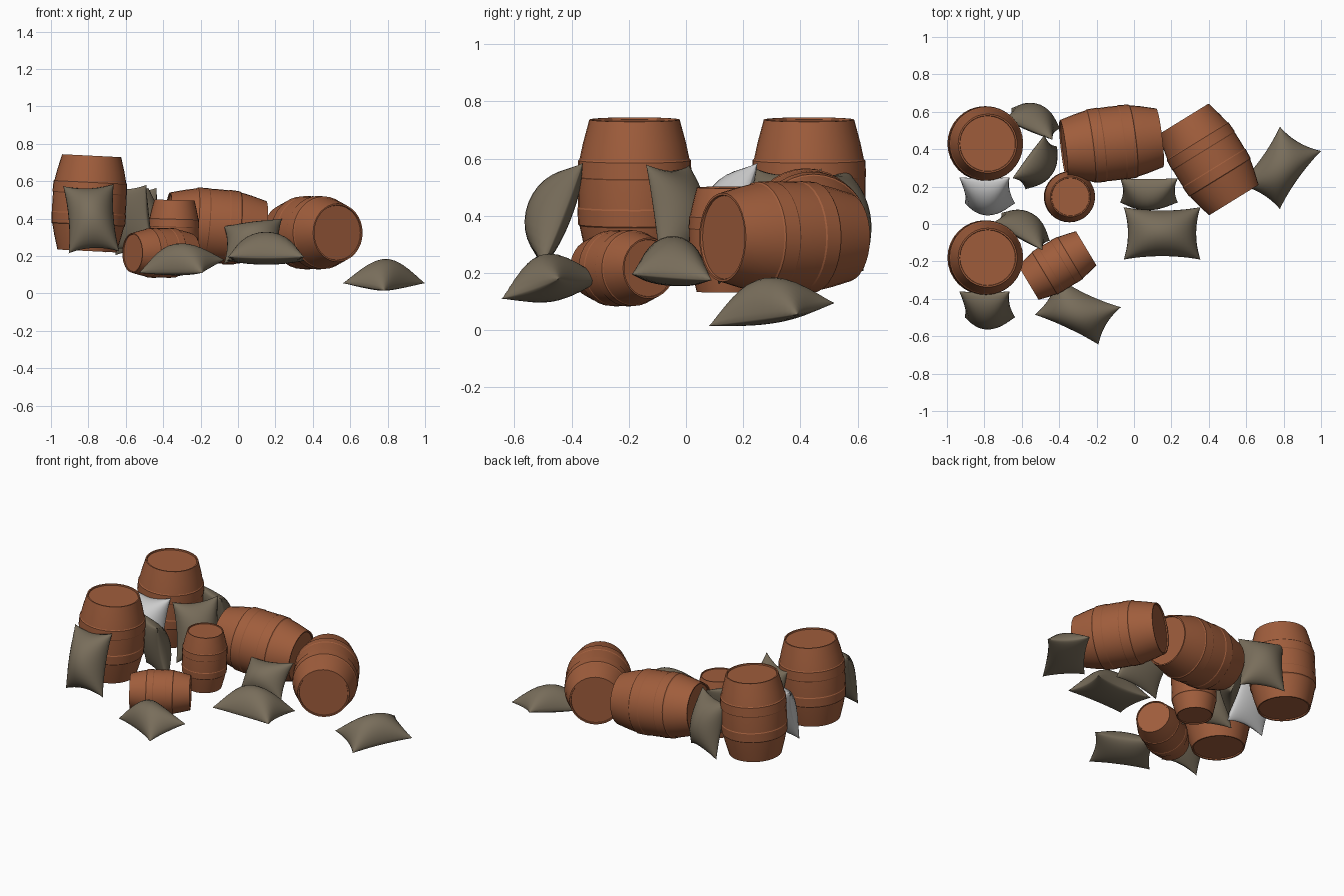
import bpy, bmesh, math
from mathutils import Vector

if "Cube" in bpy.data.objects:
    bpy.data.objects.remove(bpy.data.objects["Cube"])


def material(name, rgb):
    m = bpy.data.materials.new(name)
    m.diffuse_color = (*rgb, 1)
    m.use_nodes = True
    m.node_tree.nodes["Principled BSDF"].inputs["Base Color"].default_value = m.diffuse_color
    return m


WOOD = material("wood", (0.35, 0.11, 0.045))
CLOTH = material("sackcloth", (0.19, 0.155, 0.105))


def finish(name, bm, mat, angle):
    bmesh.ops.remove_doubles(bm, verts=bm.verts, dist=1e-5)
    bmesh.ops.recalc_face_normals(bm, faces=bm.faces)
    me = bpy.data.meshes.new(name)
    bm.to_mesh(me)
    bm.free()
    ob = bpy.data.objects.new(name, me)
    bpy.context.collection.objects.link(ob)
    if mat:
        me.materials.append(mat)
    bpy.ops.object.select_all(action='DESELECT')
    ob.select_set(True)
    bpy.context.view_layer.objects.active = ob
    bpy.ops.object.shade_smooth_by_angle(angle=math.radians(angle))
    return ob


# Half profile (radius, height) from the belly to the recessed head, unit radius and half length
HALF = [(0.99, 0.0), (0.985, 0.2), (1.0, 0.22), (0.985, 0.44), (0.96, 0.46),
        (0.90, 0.68), (0.79, 1.0), (0.75, 1.0), (0.74, 0.97)]
PROFILE = [(r, -h) for r, h in HALF[:0:-1]] + HALF


def barrel(name, center, axis, radius, length, sides=32):
    bm = bmesh.new()
    rings = [[bm.verts.new((r * radius * math.cos(a), r * radius * math.sin(a), h * length / 2))
              for a in (2 * math.pi * i / sides for i in range(sides))] for r, h in PROFILE]
    for lo, hi in zip(rings, rings[1:]):
        for i in range(sides):
            j = (i + 1) % sides
            bm.faces.new((lo[i], lo[j], hi[j], hi[i]))
    bm.faces.new(rings[0][::-1])
    bm.faces.new(rings[-1])
    ob = finish(name, bm, WOOD, 25)
    ob.location = center
    ob.rotation_mode = 'QUATERNION'
    ob.rotation_quaternion = Vector(axis).to_track_quat('Z', 'Y')


def sack(name, center, u, v, up=0.13, down=0.03, mat=CLOTH, n=16):
    """Pinched pillow: corners at center +-u +-v, bulging along u x v."""
    c, u, v = Vector(center), Vector(u), Vector(v)
    normal = u.cross(v).normalized()
    steps = [math.sin(math.pi / 2 * (2 * i / n - 1)) for i in range(n + 1)]
    bm = bmesh.new()
    for bulge in (up, -down):
        grid = []
        for s in steps:
            row = []
            for t in steps:
                es, et = max(0, 1 - s * s), max(0, 1 - t * t)
                p = c + u * s * (1 - 0.11 * et) + v * t * (1 - 0.13 * es)
                row.append(bm.verts.new(p + normal * bulge * (es * et) ** 0.55))
            grid.append(row)
        for i in range(n):
            for j in range(n):
                bm.faces.new((grid[i][j], grid[i + 1][j], grid[i + 1][j + 1], grid[i][j + 1]))
    finish(name, bm, mat, 80)


# Large barrels: two upright, two lying
barrel("upright_barrel_back", (-0.795, 0.43, 0.482), (0.05, 0, 1), 0.2, 0.51)
barrel("upright_barrel_front", (-0.795, -0.18, 0.482), (0.05, 0, 1), 0.2, 0.51)
barrel("lying_barrel_back", (-0.12, 0.43, 0.36), (1, 0.12, -0.09), 0.2, 0.52)
barrel("lying_barrel_right", (0.40, 0.345, 0.325), (0.265, -0.43, 0), 0.197, 0.51)

# Small kegs
barrel("upright_keg", (-0.345, 0.145, 0.317), (0.03, 0, 1), 0.136, 0.365)
barrel("lying_keg", (-0.41, -0.222, 0.217), (0.30, 0.18, 0), 0.134, 0.36)

# Sacks lying on their sides
sack("sack_far_right", (0.78, 0.30, 0.055), (0.11, 0.155, 0.02), (-0.11, 0.065, 0.02))
sack("sack_centre_front", (0.15, -0.05, 0.185), (0.205, 0, 0), (0, 0.14, -0.01), 0.145)
sack("sack_centre_back", (0.08, 0.18, 0.28), (0.155, 0, 0.02), (0, 0.065, 0.1), 0.11)
sack("sack_front_left", (-0.30, -0.465, 0.145), (0.17, -0.08, 0), (0.06, 0.1, 0.035), 0.125, 0.04)

# Sacks standing against the upright barrels
for name, y, mat in (("leaning_sack_front", -0.43, CLOTH), ("leaning_sack_grey", 0.18, None)):
    sack(name, (-0.785, y, 0.40), (0.135, 0, 0.005), (-0.015, 0.07, 0.18), mat=mat)
sack("leaning_sack_middle", (-0.60, -0.04, 0.40), (-0.13, 0.075, 0), (-0.02, -0.025, 0.18), 0.11)
sack("leaning_sack_back", (-0.545, 0.535, 0.385), (-0.13, 0.055, 0), (-0.02, -0.03, 0.18), 0.11)
sack("leaning_sack_side", (-0.53, 0.33, 0.385), (0.085, 0.115, 0), (-0.035, 0.03, 0.18), 0.11)
